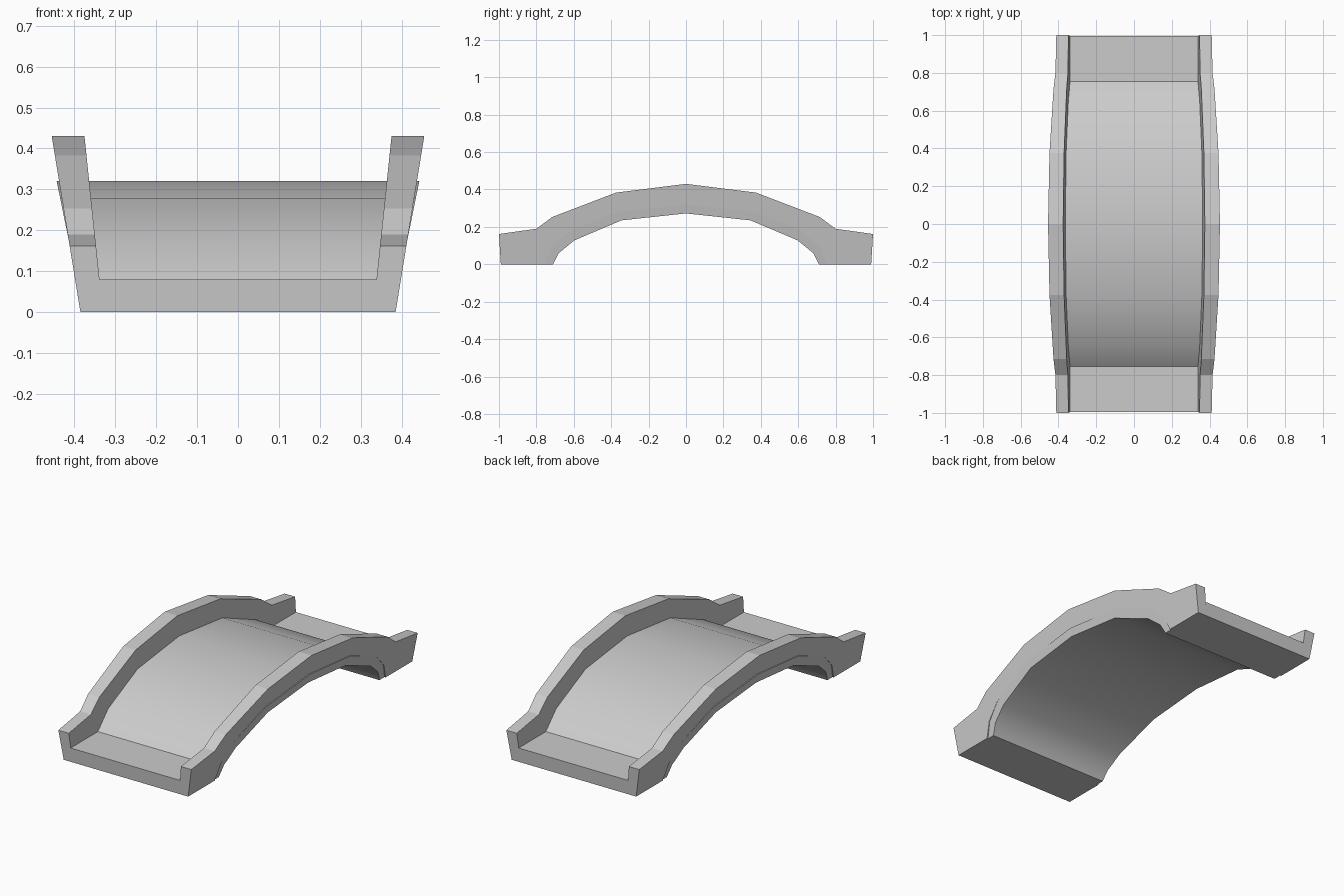
import bpy, bmesh
from math import radians

if "Cube" in bpy.data.objects:
    bpy.data.objects.remove(bpy.data.objects["Cube"])


def sym(half):
    """Complete a centre-to-end (y, z) profile line into one from -y to +y."""
    return [(-y, z) for y, z in reversed(half[1:])] + half


def prism(name, loop, x_a, x_b, smooth=0):
    """Span a (y, z) outline between two side planes given as x = a + b*z."""
    bm = bmesh.new()
    sides = [[bm.verts.new((a + b * z, y, z)) for y, z in loop] for a, b in (x_a, x_b)]
    bm.faces.new(sides[0])
    bm.faces.new(sides[1][::-1])
    n = len(loop)
    for i in range(n):
        j = (i + 1) % n
        bm.faces.new((sides[0][i], sides[1][i], sides[1][j], sides[0][j]))
    bmesh.ops.recalc_face_normals(bm, faces=bm.faces)
    me = bpy.data.meshes.new(name)
    bm.to_mesh(me)
    bm.free()
    ob = bpy.data.objects.new(name, me)
    bpy.context.collection.objects.link(ob)
    if smooth:
        me.shade_smooth()
        me.set_sharp_from_angle(angle=radians(smooth))
    return ob


def mirror(ob, axis):
    m = ob.modifiers.new("Mirror", 'MIRROR')
    m.use_axis = [i == axis for i in range(3)]


# Side planes (x at ground, lean per unit height)
WALL_IN, WALL_OUT = (0.330, 0.105), (0.385, 0.163)
DECK = (0.378, 0.203)

# Leaning parapet walls, with lower edge following the arch
wall_top = [(0, 0.43), (0.375, 0.383), (0.715, 0.253), (0.80, 0.19), (1.0, 0.162)]
wall_base = [(0, 0.315), (0.375, 0.273), (0.64, 0.163), (0.72, 0.085), (0.755, 0), (0.99, 0)]
wall = prism("parapet_wall", sym(wall_top) + sym(wall_base)[::-1], WALL_IN, WALL_OUT)
mirror(wall, 0)

# Arched deck slab, slightly proud of the walls at the crown
deck_top = [(0, 0.32), (0.375, 0.279), (0.65, 0.167), (0.755, 0.08), (0.755, 0)]
deck_under = [(0, 0.272), (0.345, 0.235), (0.597, 0.128), (0.68, 0.06), (0.71, 0)]
prism("arched_deck", sym(deck_top) + sym(deck_under)[::-1],
      (-DECK[0], -DECK[1]), DECK, smooth=45)

# Flat landings at both ends
landing = prism("end_landing", [(0.755, 0), (0.99, 0), (0.995, 0.08), (0.755, 0.08)],
                (-WALL_IN[0], -WALL_IN[1]), WALL_IN)
mirror(landing, 1)
